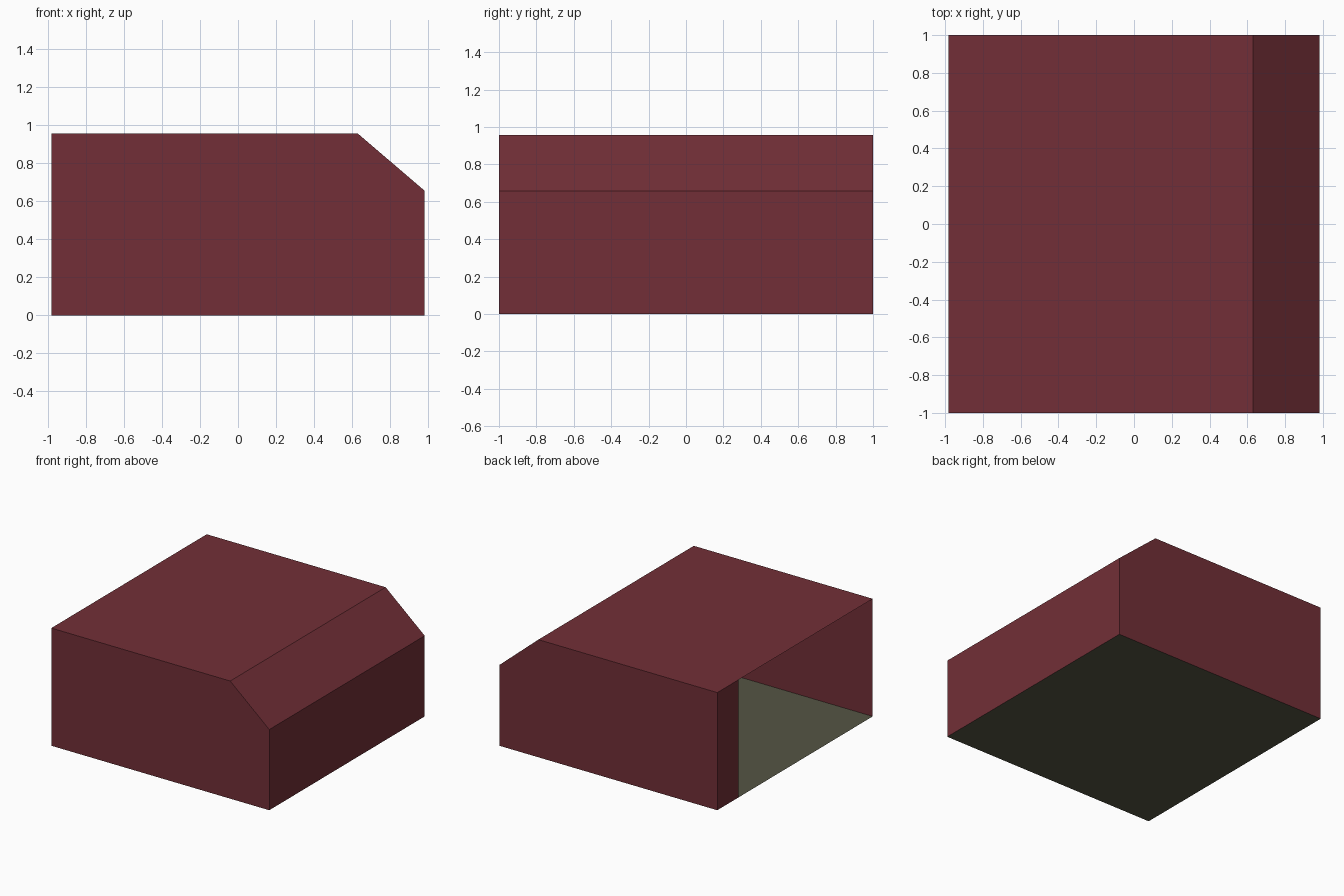
import bpy

if "Cube" in bpy.data.objects:
    bpy.data.objects.remove(bpy.data.objects["Cube"])

HX, HY, H = 0.982, 1.0, 0.958      # half width, half depth, height
CX, CZ = 0.63, 0.657               # start and end of the sloped corner
OPEN_Y = 0.73                      # edge of the opening on the left side


def material(name, rgb):
    m = bpy.data.materials.new(name)
    m.diffuse_color = (*rgb, 1.0)
    m.use_nodes = True
    m.node_tree.nodes["Principled BSDF"].inputs["Base Color"].default_value = m.diffuse_color
    return m


wine = material("wine_red", (0.168, 0.0284, 0.0382))
olive = material("olive_grey", (0.0908, 0.0908, 0.0578))


def sheet(name, verts, faces, mat):
    """Thin flat-faced part with one material."""
    me = bpy.data.meshes.new(name)
    me.from_pydata(verts, [], faces)
    me.materials.append(mat)
    ob = bpy.data.objects.new(name, me)
    bpy.context.collection.objects.link(ob)
    return ob


# Shell: end profile swept from front to back (roof, slope, right wall, two end walls)
profile = [(-HX, 0), (-HX, H), (CX, H), (HX, CZ), (HX, 0)]
n = len(profile)
verts = [(x, y, z) for y in (-HY, HY) for x, z in profile]
faces = [(i, i + 1, n + i + 1, n + i)[::-1] for i in range(1, n - 1)]
faces += [tuple(range(n))[::-1], tuple(range(n, 2 * n))]
for i, f in enumerate(faces[:3]):
    faces[i] = f[::-1]
sheet("shell", verts, faces, wine)

# Short wall beside the open left side
sheet("side_jamb",
      [(-HX, HY, 0), (-HX, OPEN_Y, 0), (-HX, OPEN_Y, H), (-HX, HY, H)],
      [(0, 1, 2, 3)], wine)

# Floor
sheet("floor",
      [(-HX, -HY, 0), (HX, -HY, 0), (HX, HY, 0), (-HX, HY, 0)],
      [(0, 1, 2, 3)], olive)

# Make the shell normals point outward
shell = bpy.data.objects["shell"].data
for p in shell.polygons:
    c = p.center
    if p.normal.x * c.x + p.normal.y * c.y + p.normal.z * (c.z - H / 2) < 0:
        p.flip()
shell.update()
